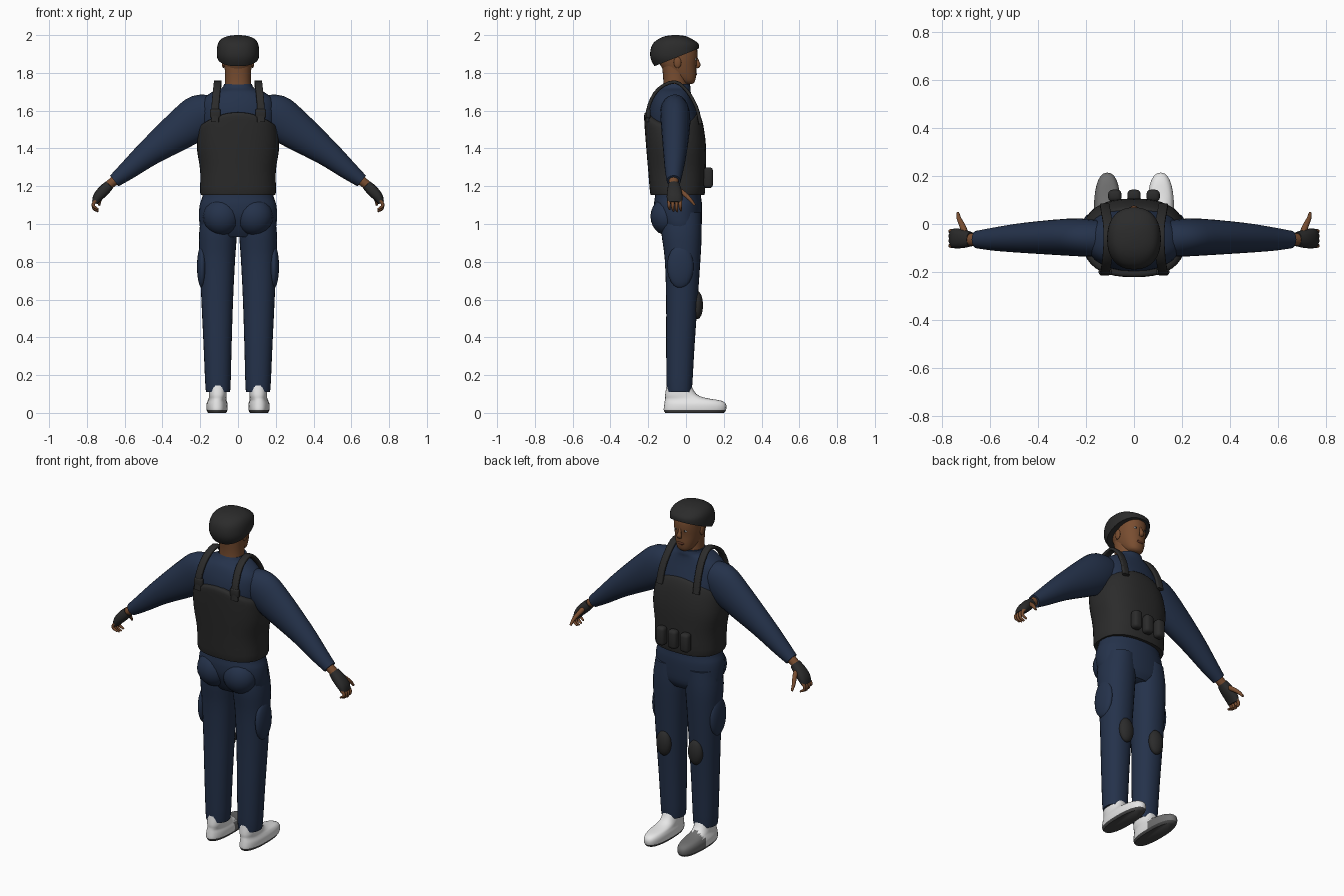
import bpy, bmesh, math
from mathutils import Vector, Matrix

cube = bpy.data.objects.get("Cube")
if cube:
    bpy.data.objects.remove(cube, do_unlink=True)


def material(name, *rgb):
    m = bpy.data.materials.new(name)
    m.use_nodes = True
    m.diffuse_color = (*rgb, 1)
    m.node_tree.nodes["Principled BSDF"].inputs["Base Color"].default_value = (*rgb, 1)
    return m


navy = material("navy_cloth", .018, .032, .07)
black = material("black_gear", .024, .024, .024)
skin = material("brown_skin", .19, .075, .03)
lip_tone = material("dark_lips", .11, .035, .018)
white = material("white", .8, .8, .8)
grey = material("grey_toe", .16, .16, .16)
sole_tone = material("dark_sole", .06, .06, .06)


def finish(name, bm, *mats):
    bmesh.ops.recalc_face_normals(bm, faces=bm.faces)
    mesh = bpy.data.meshes.new(name)
    bm.to_mesh(mesh)
    bm.free()
    mesh.shade_smooth()
    mesh.set_sharp_from_angle(angle=math.radians(50))
    for m in mats:
        mesh.materials.append(m)
    obj = bpy.data.objects.new(name, mesh)
    bpy.context.collection.objects.link(obj)
    return obj


def refine(rows, steps=3):
    """Catmull-Rom interpolation of rows of numbers."""
    rows = [Vector(r) for r in rows]
    out = []
    for i in range(len(rows) - 1):
        a, b = rows[i], rows[i + 1]
        ta = (b - rows[i - 1]) / 2 if i else b - a
        tb = (rows[i + 2] - a) / 2 if i + 2 < len(rows) else b - a
        for k in range(steps):
            t = k / steps
            h = t * t * (3 - 2 * t)
            out.append(a * (1 - h) + b * h + ta * (t * (1 - t) ** 2) - tb * (t * t * (1 - t)))
    return out + [rows[-1]]


def skin_rings(bm, rings):
    loops = [[bm.verts.new(p) for p in ring] for ring in rings]
    n = len(loops[0])
    for lo, hi in zip(loops, loops[1:]):
        for i in range(n):
            bm.faces.new((lo[i], lo[(i + 1) % n], hi[(i + 1) % n], hi[i]))
    bm.faces.new(loops[0])
    bm.faces.new(loops[-1])


def section(power, sides):
    for i in range(sides):
        a = math.tau * i / sides
        c, s = math.cos(a), math.sin(a)
        yield (math.copysign(abs(c) ** (2 / power), c),
               math.copysign(abs(s) ** (2 / power), s))


def loft(rows, power=2.2, sides=28):
    """Level sections; each row is z, x centre, x radius, y back, y front."""
    bm = bmesh.new()
    skin_rings(bm, [[(x + rx * c, (y0 + y1) / 2 + (y1 - y0) / 2 * s, z)
                     for c, s in section(power, sides)]
                    for z, x, rx, y0, y1 in refine(rows)])
    return bm


def sweep(name, rows, mat, side, power=2, sides=16):
    """Tube along a path; each row is x, y, z, radius along side, other radius."""
    rows = refine(rows)
    rings = []
    for i, r in enumerate(rows):
        tangent = rows[min(i + 1, len(rows) - 1)] - rows[max(i - 1, 0)]
        t = Vector(tangent[:3]).normalized()
        u = Vector(side)
        u = (u - t * u.dot(t)).normalized()
        v = t.cross(u)
        rings.append([Vector(r[:3]) + u * c * r[3] + v * s * r[4]
                      for c, s in section(power, sides)])
    bm = bmesh.new()
    skin_rings(bm, rings)
    return finish(name, bm, mat)


def ball(name, centre, radii, mat):
    bm = bmesh.new()
    bmesh.ops.create_uvsphere(bm, u_segments=20, v_segments=12, radius=1,
                              matrix=Matrix.Translation(centre) @ Matrix.Diagonal((*radii, 1)))
    return finish(name, bm, mat)


def block(name, centre, size, mat, bevel):
    bm = bmesh.new()
    bmesh.ops.create_cube(bm, size=1,
                          matrix=Matrix.Translation(centre) @ Matrix.Diagonal((*size, 1)))
    bmesh.ops.bevel(bm, geom=bm.edges[:], offset=bevel, segments=3, profile=.5, affect='EDGES')
    return finish(name, bm, mat)


# Trousers seat and shirt body
finish("trouser_seat", loft([
    (.93, 0, .13, -.11, .06), (.97, 0, .195, -.135, .08), (1.04, 0, .206, -.165, .085),
    (1.1, 0, .203, -.17, .085), (1.14, 0, .19, -.165, .08), (1.2, 0, .18, -.16, .075)]), navy)
finish("shirt_body", loft([
    (1.15, 0, .17, -.16, .07), (1.35, 0, .175, -.17, .08), (1.52, 0, .2, -.195, .075),
    (1.6, 0, .2, -.195, .055), (1.66, 0, .185, -.18, .035), (1.7, 0, .135, -.16, .025),
    (1.72, 0, .085, -.135, .025), (1.74, 0, .074, -.12, .02)]), navy)

# Armoured vest with an arched upper edge
vest = loft([
    (1.155, 0, .185, -.18, .09), (1.165, 0, .2, -.19, .1), (1.28, 0, .2, -.2, .105),
    (1.42, 0, .216, -.212, .105), (1.53, 0, .214, -.22, .09), (1.585, 0, .205, -.22, .07),
    (1.592, 0, .19, -.2, .055)], 2.5, 40)
for v in vest.verts:
    rise = max(0, (v.co.z - 1.3) / .29)
    v.co.z -= rise * .07 * (v.co.x / .2) ** 2
finish("armoured_vest", vest, black)
for i, name in enumerate(("right", "middle", "left")):
    block(name + "_pouch", ((i - 1) * .08, .118, 1.245), (.056, .05, .11), black, .018)

# Neck, head and face
finish("neck", loft([(1.68, 0, .074, -.125, .015), (1.76, 0, .068, -.12, .005),
                     (1.86, 0, .07, -.13, .0)]), skin)
finish("head", loft([
    (1.742, 0, .022, -.005, .035), (1.755, 0, .044, -.04, .047), (1.79, 0, .062, -.1, .054),
    (1.84, 0, .075, -.135, .055), (1.89, 0, .08, -.15, .061), (1.94, 0, .078, -.14, .055),
    (1.97, 0, .05, -.1, .02)]), skin)
sweep("nose", [(0, .053, 1.885, .008, .006), (0, .061, 1.86, .01, .009),
               (0, .066, 1.84, .015, .011), (0, .056, 1.828, .01, .006)], skin, (1, 0, 0))
ball("lips", (0, .05, 1.793), (.022, .008, .009), lip_tone)

# Slanted cap
cap = loft([
    (1.8, 0, .08, -.14, .05), (1.84, 0, .095, -.17, .06), (1.88, 0, .11, -.188, .062),
    (1.92, 0, .112, -.188, .068), (1.955, 0, .106, -.175, .066), (1.98, 0, .088, -.145, .03),
    (1.994, 0, .055, -.11, 0), (2, 0, .015, -.07, -.04)], 2.3, 32)
cut = bmesh.ops.bisect_plane(cap, geom=cap.verts[:] + cap.edges[:] + cap.faces[:],
                             plane_co=(0, -.16, 1.838), plane_no=(0, -.4, 1), clear_inner=True)
bmesh.ops.holes_fill(cap, edges=[e for e in cut["geom_cut"] if isinstance(e, bmesh.types.BMEdge)])
finish("cap", cap, black)

for side, s in (("left", 1), ("right", -1)):
    def mx(rows):
        return [(s * r[0], *r[1:]) for r in rows]

    # Eyes and ears
    ball(side + "_eye", (s * .03, .048, 1.872), (.011, .008, .006), white)
    ball(side + "_pupil", (s * .03, .0545, 1.872), (.005, .003, .005), black)
    ball(side + "_ear", (s * .077, -.045, 1.855), (.009, .02, .03), skin)

    # Trouser leg, seat curve, side pocket and knee pad
    finish(side + "_trouser_leg", loft([
        (.115, s * .106, .058, -.095, .025), (.13, s * .106, .066, -.102, .032),
        (.35, s * .108, .074, -.105, .045), (.6, s * .11, .084, -.105, .062),
        (.82, s * .109, .094, -.113, .077), (.95, s * .106, .1, -.13, .083),
        (1.06, s * .1, .09, -.13, .08)]), navy)
    ball(side + "_buttock", (s * .085, -.1, 1.04), (.1, .088, .1), navy)
    ball(side + "_side_pocket", (s * .19, -.03, .775), (.027, .07, .115), navy)
    ball(side + "_knee_pad", (s * .105, .06, .57), (.046, .03, .074), black)

    # Shoe, with a grey toe on one foot
    shoe = loft([
        (0, s * .111, .048, -.11, .2), (.015, s * .111, .055, -.118, .212),
        (.045, s * .111, .056, -.115, .212), (.065, s * .11, .05, -.112, .185),
        (.078, s * .108, .047, -.11, .11), (.1, s * .107, .047, -.11, .055),
        (.16, s * .106, .046, -.1, .02)], 2.4)
    for f in shoe.faces:
        middle = f.calc_center_median()
        if middle.z < .012:
            f.material_index = 1
        elif s < 0 and middle.y > .06:
            f.material_index = 2
    finish(side + "_shoe", shoe, white, sole_tone, grey)

    # Sleeve and wrist
    sweep(side + "_sleeve", mx([
        (.1, -.065, 1.61, .07, .07), (.19, -.058, 1.578, .078, .112),
        (.28, -.055, 1.515, .077, .108), (.46, -.058, 1.385, .063, .073),
        (.58, -.063, 1.287, .049, .051), (.655, -.065, 1.228, .037, .036)]),
        navy, (0, 1, 0), sides=24)
    sweep(side + "_wrist", mx([(.63, -.065, 1.248, .026, .026), (.71, -.065, 1.185, .026, .023)]),
          skin, (0, 1, 0))

    # Fingerless glove, fingers and thumb
    sweep(side + "_glove", mx([
        (.68, -.064, 1.208, .03, .026), (.71, -.062, 1.178, .038, .03),
        (.742, -.06, 1.143, .042, .026), (.758, -.06, 1.112, .038, .016)]),
        black, (0, 1, 0), 2.4)
    for i, name in enumerate(("index", "middle", "ring", "little")):
        y = -.03 - i * .02
        drop = (.005, .0, .003, .012)[i]
        sweep(f"{side}_{name}_finger", mx([
            (.752, y, 1.125, .01, .01), (.766, y, 1.105, .009, .009),
            (.762, y, 1.08 + drop, .008, .008), (.74, y + .004, 1.066 + drop, .005, .005)]),
            skin, (0, 1, 0), sides=10)
    sweep(side + "_thumb", mx([
        (.705, -.04, 1.18, .015, .015), (.715, -.01, 1.16, .013, .013),
        (.73, .022, 1.13, .01, .01), (.735, .046, 1.1, .006, .006)]),
        skin, (1, 0, 0), sides=10)

    # Shoulder strap and its rear buckle
    sweep(side + "_shoulder_strap", mx([
        (.122, -.205, 1.54, .021, .01), (.12, -.195, 1.63, .02, .009),
        (.112, -.145, 1.715, .02, .009), (.107, -.06, 1.752, .02, .009),
        (.11, .005, 1.705, .02, .009), (.118, .054, 1.62, .02, .009),
        (.122, .077, 1.53, .02, .01)]), black, (1, 0, 0), 5)
    block(side + "_strap_buckle", (s * .12, -.2, 1.585), (.055, .025, .05), black, .009)
